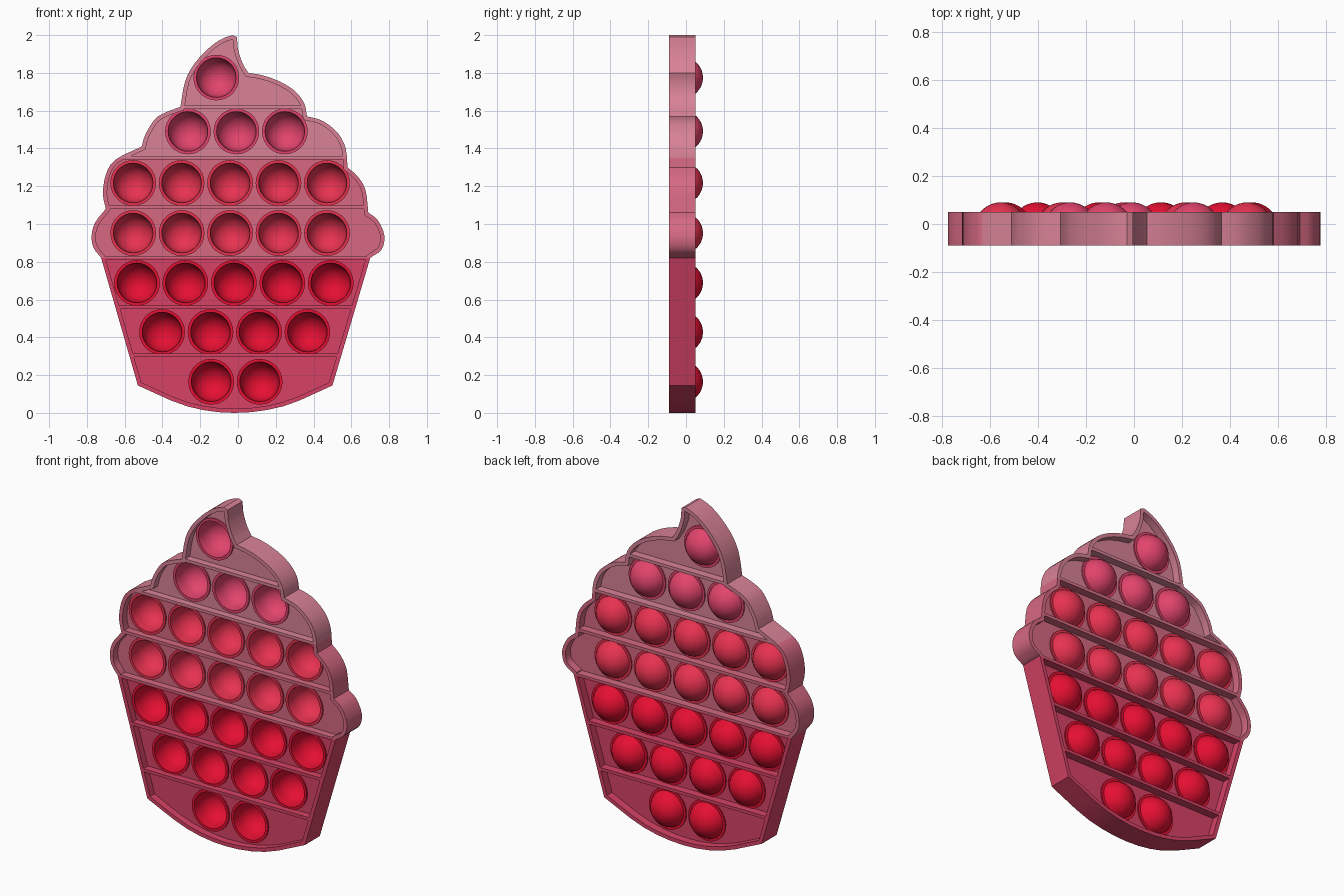
import bpy, bmesh, math
from mathutils import Vector
from mathutils.geometry import tessellate_polygon

if "Cube" in bpy.data.objects:
    bpy.data.objects.remove(bpy.data.objects["Cube"])


def material(name, rgb):
    m = bpy.data.materials.new(name)
    lin = [((c / 255 + 0.055) / 1.055) ** 2.4 if c > 10 else c / 255 / 12.92 for c in rgb]
    m.diffuse_color = (*lin, 1)
    m.use_nodes = True
    m.node_tree.nodes["Principled BSDF"].inputs["Base Color"].default_value = m.diffuse_color
    return m


BODY = [material("pale pink", (216, 130, 150)), material("mid pink", (214, 105, 130)),
        material("deep pink", (215, 66, 101))]
POP = [material("rose red", (226, 68, 108)), material("bright red", (232, 50, 80)),
       material("crimson", (230, 15, 50))]

# Outline as clockwise lobes (x, z); each lobe is smoothed, lobe ends are corners
LOBES = [
    [(-.005, 1.99), (.0, 1.925), (.025, 1.85), (.055, 1.80)],
    [(.055, 1.80), (.13, 1.787), (.22, 1.755), (.30, 1.705), (.35, 1.64), (.365, 1.57)],
    [(.365, 1.57), (.45, 1.545), (.53, 1.48), (.57, 1.40), (.58, 1.30)],
    [(.58, 1.30), (.635, 1.25), (.675, 1.18), (.69, 1.06)],
    [(.69, 1.06), (.74, 1.02), (.775, .94), (.76, .865), (.70, .822)],
    [(.70, .82), (.50, .145)],
    [(.50, .145), (.24, .035), (-.02, .0), (-.27, .035), (-.53, .145)],
    [(-.53, .145), (-.725, .82)],
    [(-.725, .822), (-.765, .875), (-.775, .94), (-.755, 1.01), (-.70, 1.08)],
    [(-.70, 1.08), (-.715, 1.16), (-.70, 1.26), (-.65, 1.34), (-.51, 1.41)],
    [(-.51, 1.41), (-.49, 1.475), (-.44, 1.555), (-.385, 1.59), (-.305, 1.62)],
    [(-.305, 1.62), (-.28, 1.755), (-.23, 1.85), (-.15, 1.935), (-.085, 1.98), (-.03, 2.0)],
]


def smooth(pts, n=3):
    """Catmull-Rom through one lobe, last point left out."""
    p = [Vector(q) for q in pts]
    if len(p) == 2:
        return p[:1]
    p = [2 * p[0] - p[1]] + p + [2 * p[-1] - p[-2]]
    out = []
    for a, b, c, d in zip(p, p[1:], p[2:], p[3:]):
        for i in range(n):
            t = i / n
            out.append(.5 * (2 * b + (c - a) * t + (2 * a - 5 * b + 4 * c - d) * t * t
                             + (3 * b - a - 3 * c + d) * t ** 3))
    return out


def dedupe(pts):
    return [p for i, p in enumerate(pts) if (p - pts[i - 1]).length > 1e-4]


OUTLINE = dedupe([p for lobe in LOBES for p in smooth(lobe)] + [Vector((-.03, 2.0))])


def seg_dist(p, a, b):
    t = max(0, min(1, (p - a).dot(b - a) / (b - a).length_squared))
    return (p - a - t * (b - a)).length


def inset(pts, d):
    out, n = [], len(pts)
    for i, p in enumerate(pts):
        e0, e1 = (p - pts[i - 1]).normalized(), (pts[(i + 1) % n] - p).normalized()
        n0, n1 = Vector((e0.y, -e0.x)), Vector((e1.y, -e1.x))
        m = (n0 + n1).normalized()
        q = p + m * d / max(m.dot(n0), .4)
        if min(seg_dist(q, pts[k - 1], pts[k]) for k in range(n)) > .95 * d:
            out.append(q)
    return out


def clip(pts, z, sign):
    """Keep the part of a polygon above (sign 1) or below (sign -1) height z."""
    out = []
    for i, b in enumerate(pts):
        a = pts[i - 1]
        da, db = sign * (a.y - z), sign * (b.y - z)
        if da * db < 0:
            out.append(a.lerp(b, da / (da - db)))
        if db >= 0:
            out.append(b)
    return dedupe(out)


def band(pts, z0, z1):
    return clip(clip(pts, z0, 1), z1, -1)


def finish(name, bm, mat):
    bmesh.ops.recalc_face_normals(bm, faces=bm.faces)
    me = bpy.data.meshes.new(name)
    bm.to_mesh(me)
    bm.free()
    me.materials.append(mat)
    return place(name, me)


def place(name, me, loc=(0, 0, 0)):
    ob = bpy.data.objects.new(name, me)
    ob.location = loc
    bpy.context.collection.objects.link(ob)
    return ob


def prism(name, loops, y0, y1, mat):
    """Flat shape with holes (first loop is the outside), given depth along y."""
    bm = bmesh.new()
    tris = tessellate_polygon([[Vector((p.x, p.y, 0)) for p in lp] for lp in loops])
    flat = [p for lp in loops for p in lp]
    caps = [[bm.verts.new((p.x, y, p.y)) for p in flat] for y in (y0, y1)]
    for cap in caps:
        for t in tris:
            if len(set(t)) == 3:
                bm.faces.new([cap[i] for i in t])
    start = 0
    for lp in loops:
        n = len(lp)
        for i in range(n):
            a, b = start + i, start + (i + 1) % n
            bm.faces.new((caps[0][a], caps[0][b], caps[1][b], caps[1][a]))
        start += n
    return finish(name, bm, mat)


def bubble(name, mat, seg=28):
    """Hollow dome with a lip, open to the front, bulging to the back."""
    prof = [(.102 * math.sin(t), -.02 + .102 * math.cos(t)) for t in
            [math.pi / 2 * i / 7 for i in range(8)]]
    prof += [(.105, -.056), (.121, -.056), (.121, .01)]
    t0 = math.acos(.03 / .11)
    prof += [(.11 * math.sin(t0 * i / 7), -.02 + .11 * math.cos(t0 * i / 7))
             for i in range(7, -1, -1)]
    bm = bmesh.new()
    vs = [bm.verts.new((r, y, 0)) for r, y in prof]
    es = [bm.edges.new(e) for e in zip(vs, vs[1:])]
    bmesh.ops.spin(bm, geom=vs + es, cent=(0, 0, 0), axis=(0, 1, 0),
                   angle=2 * math.pi, steps=seg, use_duplicate=False)
    bmesh.ops.remove_doubles(bm, verts=bm.verts, dist=1e-4)
    return finish(name, bm, mat)


RIM, LEDGE = inset(OUTLINE, .022), inset(OUTLINE, .01)
BARS = [2.1, 1.618, 1.35, 1.088, .82, .56, .305, -.1]
# Rows: bubble height, first x, count, colour
ROWS = [(1.775, -.115, 1, 0), (1.49, -.265, 3, 0), (1.217, -.555, 5, 1), (.952, -.555, 5, 1),
        (.688, -.535, 5, 2), (.428, -.402, 4, 2), (.165, -.142, 2, 2)]
shaded = []
for k, (z, x0, count, c) in enumerate(ROWS):
    top, low = BARS[k], BARS[k + 1]
    centres = [(x0 + .2565 * i, z) for i in range(count)]
    # rim with divider bars
    shaded.append(prism(f"rim_row_{k + 1}", [band(OUTLINE, low, top),
                        band(RIM, low + .009, top - .009)], -.09, .05, BODY[c]))
    # recessed panel with bubble holes
    holes = [[Vector((x + .112 * math.cos(a), zz + .112 * math.sin(a)))
              for a in [2 * math.pi * i / 28 for i in range(28)]] for x, zz in centres]
    shaded.append(prism(f"panel_row_{k + 1}", [band(LEDGE, low + .002, top - .002)] + holes,
                        -.048, .003, BODY[c]))
    # bubbles
    first = bubble(f"bubble_{k + 1}_1", POP[c])
    first.location = (centres[0][0], 0, z)
    shaded.append(first)
    for i, (x, zz) in enumerate(centres[1:]):
        place(f"bubble_{k + 1}_{i + 2}", first.data, (x, 0, zz))

for ob in shaded:
    ob.select_set(True)
bpy.context.view_layer.objects.active = shaded[0]
bpy.ops.object.shade_smooth_by_angle(angle=math.radians(35))
